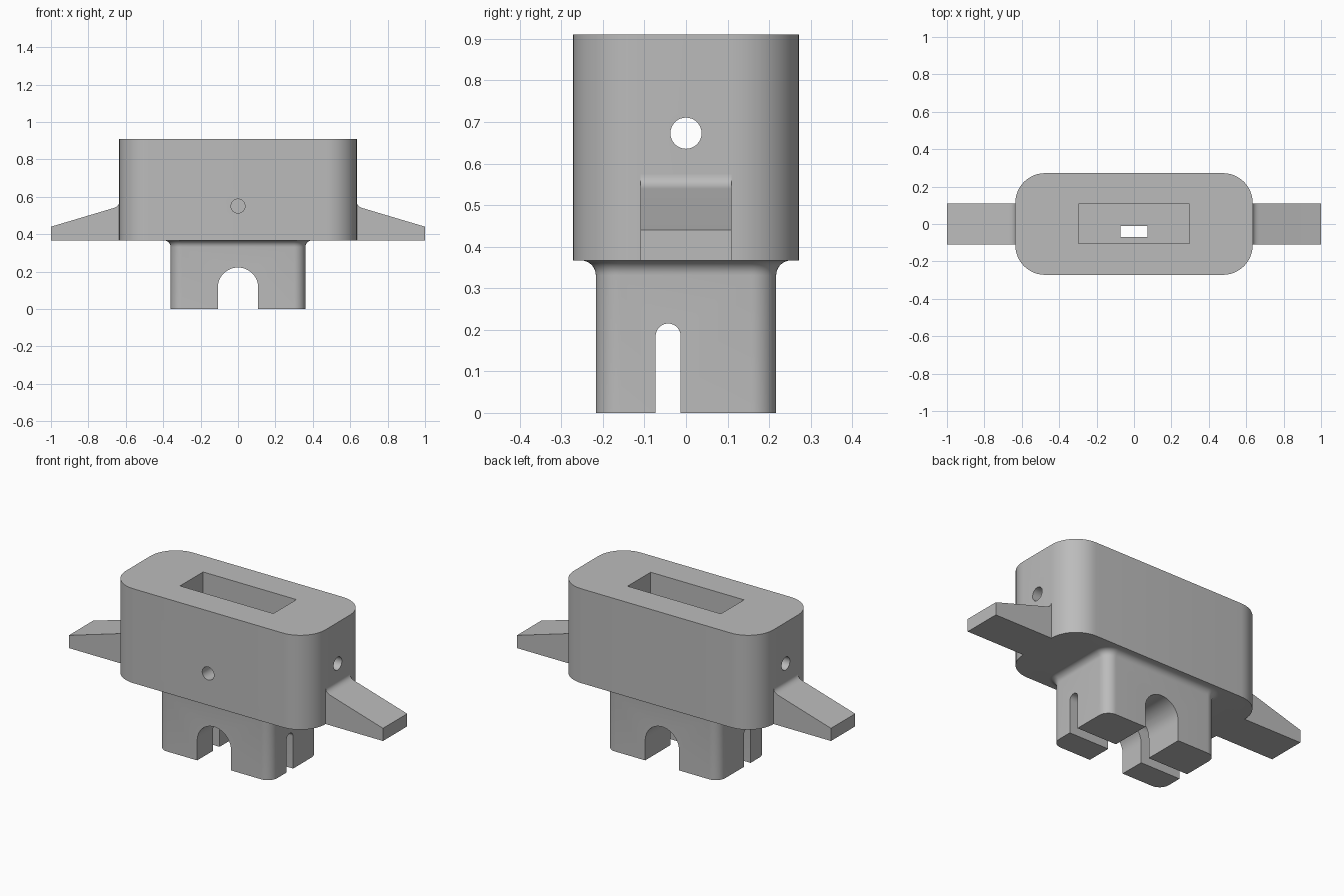
import bpy, bmesh
from math import cos, sin, pi, radians

if "Cube" in bpy.data.objects:
    bpy.data.objects.remove(bpy.data.objects["Cube"])

grey = bpy.data.materials.new("plain grey")
grey.use_nodes = True
colour = (0.5, 0.5, 0.5, 1)
grey.diffuse_color = colour
grey.node_tree.nodes["Principled BSDF"].inputs["Base Color"].default_value = colour


def rounded_rect(hx, hy, r, z, seg=12):
    """Ring of points around a rounded rectangle at height z."""
    pts = []
    for q, (sx, sy) in enumerate([(1, 1), (-1, 1), (-1, -1), (1, -1)]):
        for i in range(seg + 1):
            a = (q + i / seg) * pi / 2
            pts.append((sx * (hx - r) + r * cos(a), sy * (hy - r) + r * sin(a), z))
    return pts


def loft(name, rings):
    """Closed solid skinned through matching rings, capped at both ends."""
    bm = bmesh.new()
    rows = [[bm.verts.new(p) for p in ring] for ring in rings]
    n = len(rows[0])
    for low, high in zip(rows, rows[1:]):
        for i in range(n):
            j = (i + 1) % n
            bm.faces.new((low[i], low[j], high[j], high[i]))
    bm.faces.new(rows[0][::-1])
    bm.faces.new(rows[-1])
    bmesh.ops.recalc_face_normals(bm, faces=bm.faces[:])
    mesh = bpy.data.meshes.new(name)
    bm.to_mesh(mesh)
    bm.free()
    obj = bpy.data.objects.new(name, mesh)
    bpy.context.collection.objects.link(obj)
    mesh.materials.append(grey)
    return obj


def activate(obj):
    bpy.ops.object.select_all(action='DESELECT')
    obj.select_set(True)
    bpy.context.view_layer.objects.active = obj


def prism(name, profile, axis, start, end):
    """Extrude a 2D profile along x (profile y, z) or y (profile x, z)."""
    place = (lambda u, v, w: (w, u, v)) if axis == 'x' else (lambda u, v, w: (u, w, v))
    return loft(name, [[place(u, v, w) for u, v in profile] for w in (start, end)])


def arch(centre, r, top, seg=24):
    arc = [(centre + r * cos(pi * i / seg), top - r + r * sin(pi * i / seg))
           for i in range(seg + 1)]
    return [(centre + r, -0.1)] + arc + [(centre - r, -0.1)]


def circle(u, v, r, seg=32):
    return [(u + r * cos(2 * pi * i / seg), v + r * sin(2 * pi * i / seg))
            for i in range(seg)]


def box(name, x0, x1, y0, y1, z0, z1):
    return prism(name, [(x0, z0), (x1, z0), (x1, z1), (x0, z1)], 'y', y0, y1)


# Housing with narrower plug and filleted neck
base, top, fillet = 0.367, 0.91, 0.036
rings = [rounded_rect(0.36, 0.217, 0.06, 0)]
for i in range(9):
    a = i / 8 * pi / 2
    d = fillet * (1 - cos(a))
    rings.append(rounded_rect(0.36 + d, 0.217 + d, 0.06 + d, base - fillet + fillet * sin(a)))
rings += [rounded_rect(0.635, 0.272, 0.16, z) for z in (base, top)]
housing = loft("housing", rings)

# Pocket, floor opening, side and front holes, arch and slot
cutters = [
    box("pocket_cutter", -0.297, 0.297, -0.103, 0.107, base, 1.1),
    box("floor_cutter", -0.072, 0.072, -0.07, -0.012, 0.15, 0.45),
    prism("side_hole_cutter", circle(0, 0.673, 0.0375), 'x', -0.8, 0.8),
    prism("front_hole_cutter", circle(0, 0.55, 0.0375), 'y', -0.4, 0),
    prism("arch_cutter", arch(0, 0.108, 0.222), 'y', -0.4, 0.4),
    prism("slot_cutter", arch(-0.043, 0.03, 0.215), 'x', -0.6, 0.6),
]
activate(housing)
for cutter in cutters:
    mod = housing.modifiers.new("cut", 'BOOLEAN')
    mod.operation, mod.solver, mod.object = 'DIFFERENCE', 'EXACT', cutter
    bpy.ops.object.modifier_apply(modifier=mod.name)
    bpy.data.objects.remove(cutter)

# Tapered side wings with a fillet at the root
a, b, c = (0.668, 0.539), (0.635, 0.549), (0.635, 0.574)
curve = []
for i in range(9):
    t = i / 8
    curve.append(tuple((1 - t) ** 2 * p + 2 * t * (1 - t) * q + t * t * r
                       for p, q, r in zip(a, b, c)))
outline = [(0.625, base), (1, base), (1, 0.44)] + curve + [(0.625, 0.574)]
wings = [prism(name, [(s * x, z) for x, z in outline], 'y', -0.11, 0.11)
         for name, s in (("left_wing", 1), ("right_wing", -1))]

for obj in [housing] + wings:
    activate(obj)
    bpy.ops.object.shade_smooth_by_angle(angle=radians(30))
